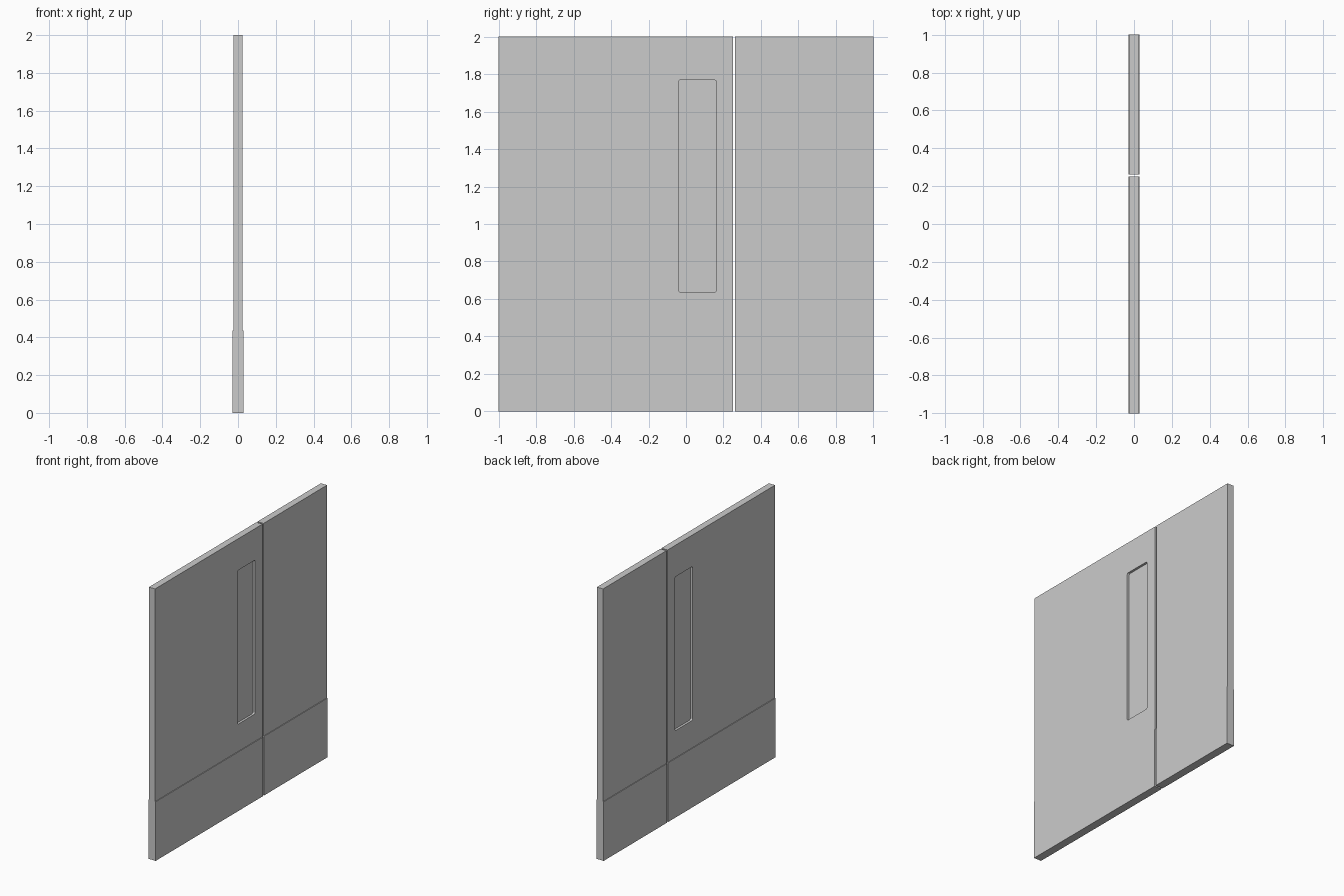
import bpy, bmesh

if "Cube" in bpy.data.objects:
    bpy.data.objects.remove(bpy.data.objects["Cube"])

T_LEAF, T_KICK = 0.025, 0.03      # half thicknesses
KICK_Z, TOP_Z = 0.435, 2.0


def add_mesh(name, bm):
    bmesh.ops.recalc_face_normals(bm, faces=bm.faces)
    mesh = bpy.data.meshes.new(name)
    bm.to_mesh(mesh)
    bm.free()
    obj = bpy.data.objects.new(name, mesh)
    bpy.context.collection.objects.link(obj)
    return obj


def extrude_profile(name, points, direction):
    bm = bmesh.new()
    face = bm.faces.new([bm.verts.new(p) for p in points])
    ext = bmesh.ops.extrude_face_region(bm, geom=[face], use_keep_orig=True)
    moved = [g for g in ext["geom"] if isinstance(g, bmesh.types.BMVert)]
    bmesh.ops.translate(bm, verts=moved, vec=direction)
    return add_mesh(name, bm)


def door_leaf(name, y0, y1):
    # Stepped cross-section: thick kick plate below, thinner panel above
    half = [(T_KICK, 0), (T_KICK, KICK_Z), (T_LEAF, KICK_Z), (T_LEAF, TOP_Z)]
    outline = half + [(-x, z) for x, z in reversed(half)]
    return extrude_profile(name, [(x, y0, z) for x, z in outline], (0, y1 - y0, 0))


def box(name, half_x, y0, y1, z0, z1, radius=0.0):
    bm = bmesh.new()
    bmesh.ops.create_cube(bm, size=1)
    for v in bm.verts:
        v.co = (v.co.x * 2 * half_x,
                (y0 + y1) / 2 + v.co.y * (y1 - y0),
                (z0 + z1) / 2 + v.co.z * (z1 - z0))
    if radius:
        edges = [e for e in bm.edges
                 if abs(e.verts[0].co.x - e.verts[1].co.x) > half_x]
        bmesh.ops.bevel(bm, geom=edges, offset=radius, segments=4,
                        profile=0.5, affect='EDGES')
    return add_mesh(name, bm)


# Door leaves with a narrow gap between them
wide_leaf = door_leaf("wide_door_leaf", -1.0, 0.25)
door_leaf("narrow_door_leaf", 0.262, 1.0)

# Rounded window opening through the wide leaf
cutter = box("window_cutter", 0.1, -0.041, 0.163, 0.636, 1.768, 0.012)
cutter.hide_render = True
cutter.hide_viewport = True
cut = wide_leaf.modifiers.new("window_opening", 'BOOLEAN')
cut.operation = 'DIFFERENCE'
cut.solver = 'EXACT'
cut.object = cutter

# Recessed window pane
box("window_pane", 0.008, -0.041, 0.163, 0.636, 1.768, 0.012)
